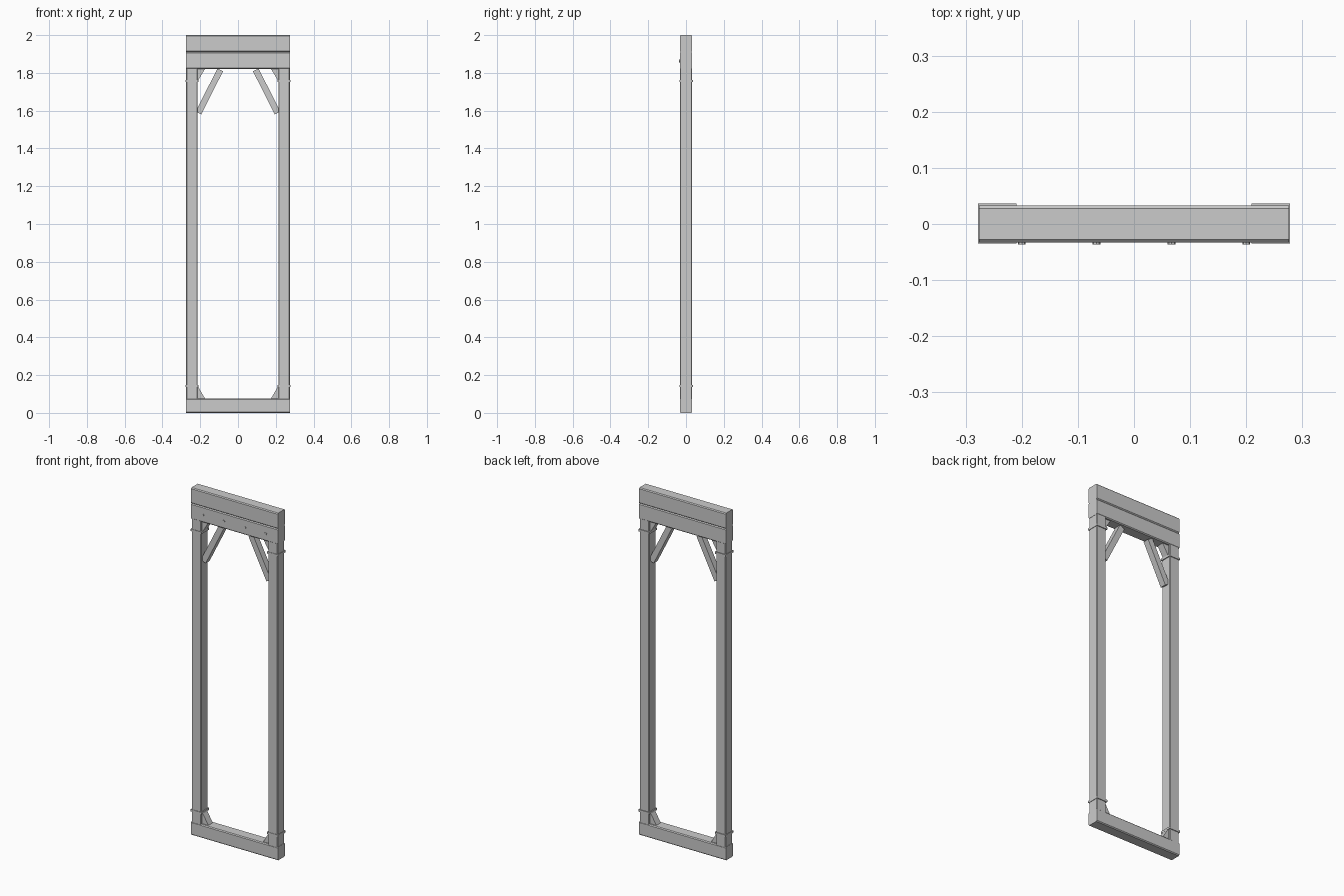
import bpy, bmesh, math
from mathutils import Vector

if "Cube" in bpy.data.objects:
    bpy.data.objects.remove(bpy.data.objects["Cube"])


def prism(name, pts, a, b, axis):
    """Extrude a closed 2D outline from a to b along the given axis."""
    def place(p, t):
        return {'x': (t, p[0], p[1]), 'y': (p[0], t, p[1]), 'z': (p[0], p[1], t)}[axis]
    bm = bmesh.new()
    lo = [bm.verts.new(place(p, a)) for p in pts]
    hi = [bm.verts.new(place(p, b)) for p in pts]
    bm.faces.new(lo)
    bm.faces.new(hi)
    for i in range(len(pts)):
        j = (i + 1) % len(pts)
        bm.faces.new((lo[i], lo[j], hi[j], hi[i]))
    bmesh.ops.recalc_face_normals(bm, faces=bm.faces)
    me = bpy.data.meshes.new(name)
    bm.to_mesh(me)
    bm.free()
    ob = bpy.data.objects.new(name, me)
    bpy.context.collection.objects.link(ob)
    return ob


def chamfered(u0, u1, v0, v1, c):
    return [(u0 + c, v0), (u1 - c, v0), (u1, v0 + c), (u1, v1 - c),
            (u1 - c, v1), (u0 + c, v1), (u0, v1 - c), (u0, v0 + c)]


def rect(u0, u1, v0, v1):
    return [(u0, v0), (u1, v0), (u1, v1), (u0, v1)]


HALF_W, Y0, Y1 = 0.2765, -0.033, 0.033

# Horizontal timbers: sill and two stacked lintel beams with chamfered edges
for name, z0, z1 in (("sill_beam", 0, 0.077),
                     ("lower_lintel", 1.82, 1.91),
                     ("upper_lintel", 1.91, 2.0)):
    prism(name, chamfered(Y0, Y1, z0, z1, 0.005), -HALF_W, HALF_W, 'x')

for s, side in ((-1, "left"), (1, "right")):
    # Upright post
    x0, x1 = sorted((s * 0.214, s * 0.275))
    prism(side + "_post", chamfered(x0, x1, -0.032, 0.032, 0.004), 0.07, 1.83, 'z')

    # Straps wrapped round the post
    x0, x1 = sorted((s * 0.209, s * 0.278))
    for z, level in ((0.142, "lower"), (1.757, "upper")):
        prism(f"{side}_{level}_strap", rect(x0, x1, -0.0345, 0.0365),
              z - 0.006, z + 0.006, 'z')

    # Triangular corner gussets
    for z, dz, level in ((0.075, 0.062, "lower"), (1.822, -0.06, "upper")):
        prism(f"{side}_{level}_gusset",
              [(s * 0.216, z), (s * 0.174, z), (s * 0.21, z + dz), (s * 0.216, z + dz)],
              -0.02, 0.02, 'y')

    # Diagonal brace
    a, b = Vector((s * 0.209, 1.588)), Vector((s * 0.094, 1.816))
    n = (b - a).normalized().orthogonal() * 0.0165
    prism(side + "_brace", [a + n, a - n, b - n, b + n], -0.018, 0.018, 'y')

# Bolt heads on the front of the lower lintel
for i, x in enumerate((-0.2, -0.067, 0.067, 0.2)):
    ring = [(x + 0.007 * math.cos(k * math.tau / 8), 1.863 + 0.007 * math.sin(k * math.tau / 8))
            for k in range(8)]
    prism(f"bolt_head_{i + 1}", ring, -0.0365, -0.03, 'y')
